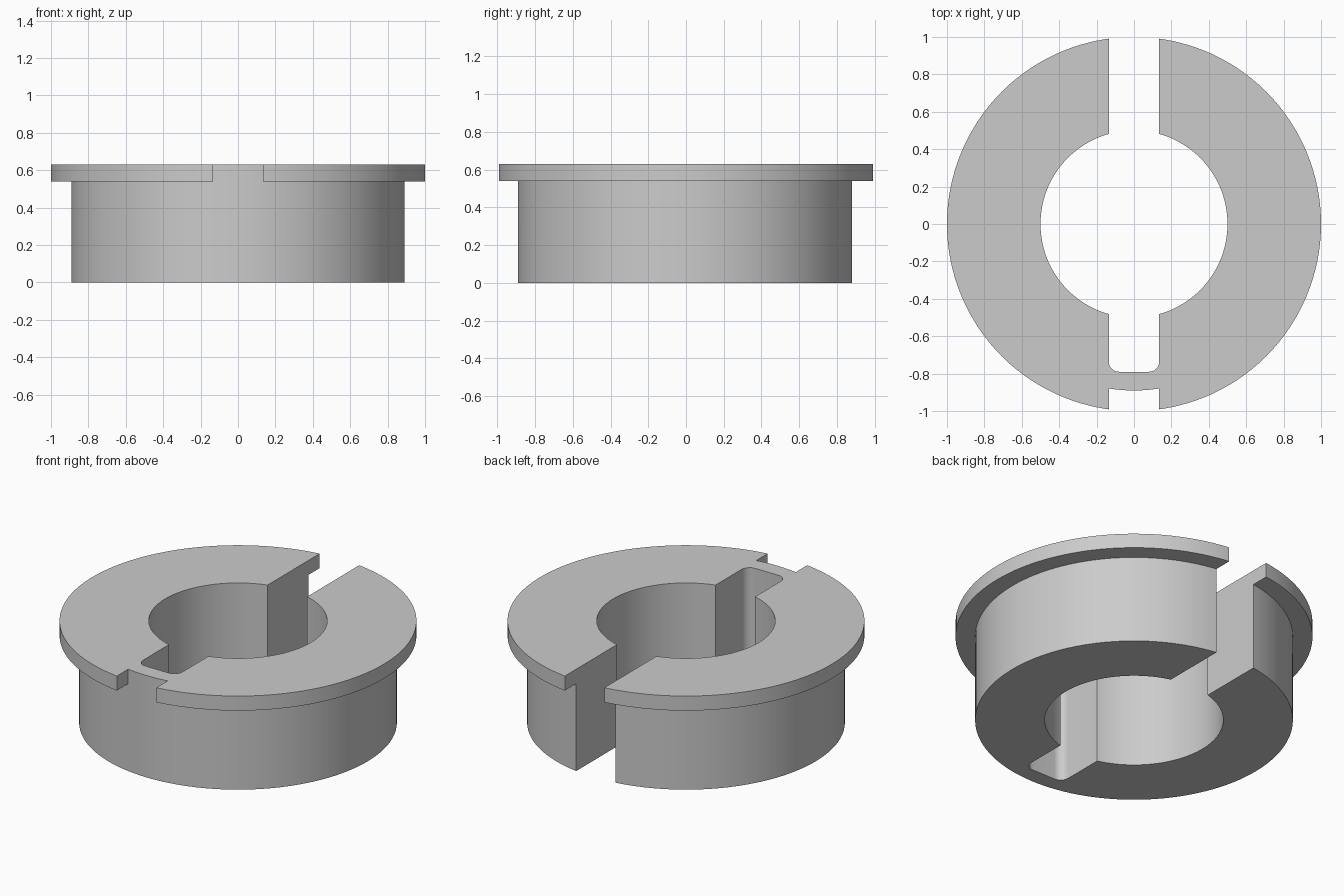
import bpy
import math

default = bpy.data.objects.get("Cube")
if default:
    bpy.data.objects.remove(default, do_unlink=True)

HEIGHT, FLANGE_Z = 0.63, 0.54
OUTER, BODY, BORE = 1.0, 0.89, 0.5
SLOT = 0.135   # half width of every slot
SEGMENTS = 128

grey = bpy.data.materials.new("plain grey")
grey.use_nodes = True
colour = (0.6, 0.6, 0.6, 1)
grey.diffuse_color = colour
grey.node_tree.nodes["Principled BSDF"].inputs["Base Color"].default_value = colour


def disc(name, radius, z0, z1):
    bpy.ops.mesh.primitive_cylinder_add(vertices=SEGMENTS, radius=radius, depth=z1 - z0,
                                        location=(0, 0, (z0 + z1) / 2))
    ob = bpy.context.object
    ob.name = name
    ob.data.materials.append(grey)
    return ob


def slot_box(name, y0, y1):
    bpy.ops.mesh.primitive_cube_add(size=1, location=(0, (y0 + y1) / 2, HEIGHT / 2))
    ob = bpy.context.object
    ob.name = name
    ob.scale = (2 * SLOT, y1 - y0, 2)
    bpy.ops.object.transform_apply(location=False, rotation=False, scale=True)
    ob.data.materials.append(grey)
    return ob


def apply(ob, mod):
    bpy.context.view_layer.objects.active = ob
    bpy.ops.object.modifier_apply(modifier=mod.name)


def combine(ob, other, operation):
    mod = ob.modifiers.new("combine", "BOOLEAN")
    mod.operation = operation
    mod.solver = "EXACT"
    mod.object = other
    apply(ob, mod)
    bpy.data.objects.remove(other, do_unlink=True)


# Flange, split front and back by the slot width
flange = disc("flange", OUTER, FLANGE_Z, HEIGHT)
combine(flange, slot_box("flange_cutter", -2, 2), "DIFFERENCE")

# Body with the flange joined on and the bore cut through
bushing = disc("split_flanged_bushing", BODY, 0, HEIGHT)
combine(bushing, flange, "UNION")
combine(bushing, disc("bore_cutter", BORE, -1, 2), "DIFFERENCE")

# Open slot through the back
combine(bushing, slot_box("back_slot_cutter", 0, 2), "DIFFERENCE")

# Front keyway with rounded corners
keyway = slot_box("keyway_cutter", -0.79, 0.1)
weights = keyway.data.attributes.new("bevel_weight_edge", "FLOAT", "EDGE")
for edge in keyway.data.edges:
    a, b = (keyway.data.vertices[i].co for i in edge.vertices)
    weights.data[edge.index].value = float(abs(a.z - b.z) > 1 and a.y < 0)
bevel = keyway.modifiers.new("round corners", "BEVEL")
bevel.limit_method = "WEIGHT"
bevel.width = 0.055
bevel.segments = 8
apply(keyway, bevel)
combine(bushing, keyway, "DIFFERENCE")

# Smooth round walls, crisp edges
bpy.ops.object.select_all(action="DESELECT")
bushing.select_set(True)
bpy.context.view_layer.objects.active = bushing
bpy.ops.object.shade_smooth_by_angle(angle=math.radians(30))
